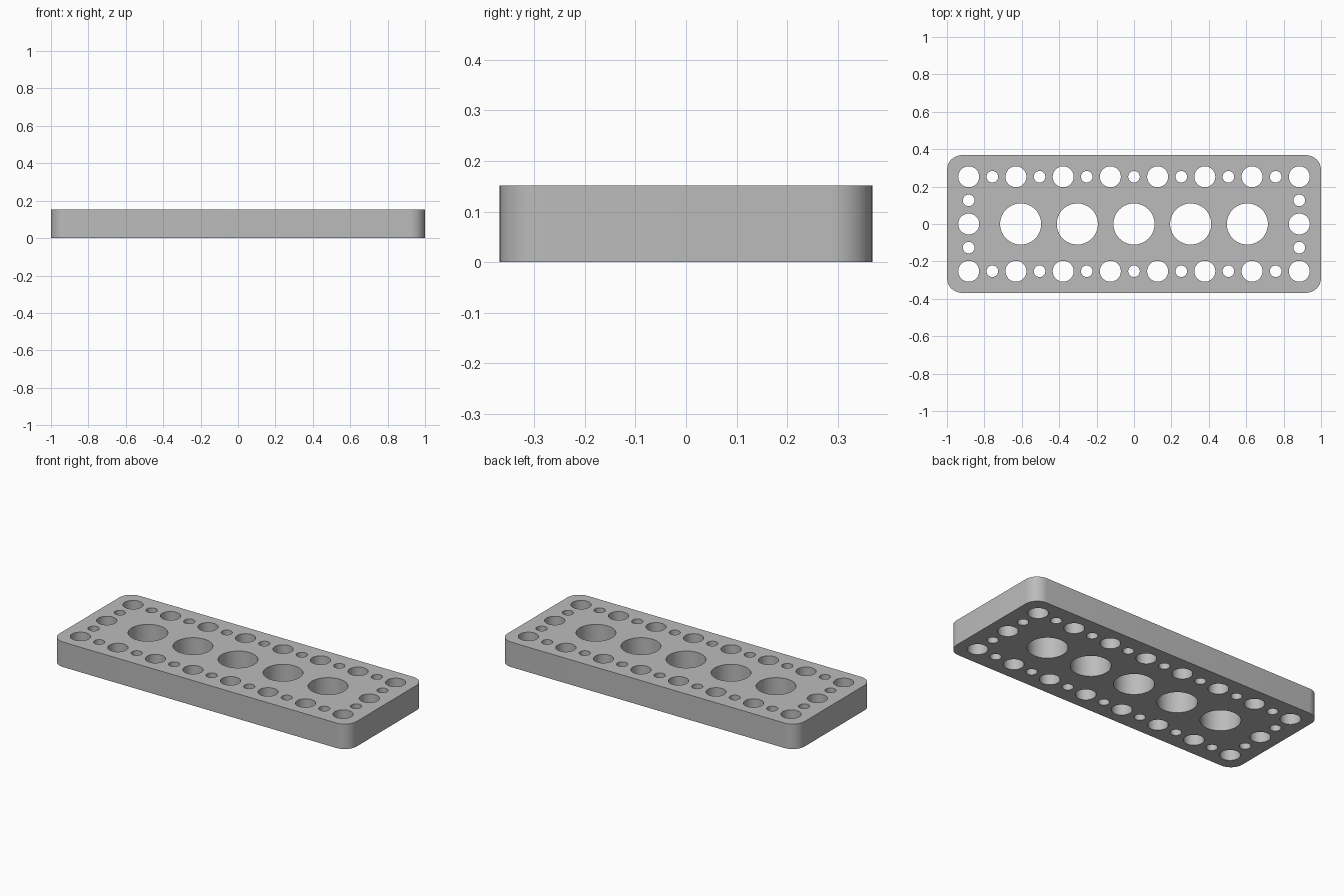
import bpy, bmesh
from math import sin, cos, pi

if "Cube" in bpy.data.objects:
    bpy.data.objects.remove(bpy.data.objects["Cube"])

PITCH = 0.2525                    # spacing of the medium holes
HALF_X, HALF_Y, HEIGHT, CORNER = 1.0, 0.368, 0.152, 0.08
SMALL, MEDIUM, LARGE = 0.031, 0.056, 0.11


def arc(cx, cy, radius, start, sweep, steps):
    return [(cx + radius * cos(start + sweep * i / steps),
             cy + radius * sin(start + sweep * i / steps)) for i in range(steps + 1)]


def add_loop(bm, points):
    verts = [bm.verts.new((x, y, 0)) for x, y in points]
    for a, b in zip(verts, verts[1:] + verts[:1]):
        bm.edges.new((a, b))


def add_hole(bm, x, y, radius):
    add_loop(bm, arc(x, y, radius, 0, 2 * pi, 48)[:-1])


bm = bmesh.new()

# Rounded rectangular outline
outline = []
for i, (sx, sy) in enumerate([(1, 1), (-1, 1), (-1, -1), (1, -1)]):
    outline += arc(sx * (HALF_X - CORNER), sy * (HALF_Y - CORNER), CORNER,
                   i * pi / 2, pi / 2, 12)
add_loop(bm, outline)

# Long rows: medium holes with small ones between them
for side in (-1, 1):
    for i in range(15):
        add_hole(bm, (i - 7) * PITCH / 2, side * PITCH, SMALL if i % 2 else MEDIUM)
    # End columns between the rows
    for j in (-1, 0, 1):
        add_hole(bm, side * 3.5 * PITCH, j * PITCH / 2, SMALL if j else MEDIUM)

# Large central holes
for i in range(-2, 3):
    add_hole(bm, i * 0.303, 0, LARGE)

# Fill between the loops and raise into a solid plate
bmesh.ops.triangle_fill(bm, use_beauty=True, edges=bm.edges[:], normal=(0, 0, 1))
raised = bmesh.ops.extrude_face_region(bm, geom=bm.faces[:], use_keep_orig=True)["geom"]
bmesh.ops.translate(bm, vec=(0, 0, HEIGHT),
                    verts=[g for g in raised if isinstance(g, bmesh.types.BMVert)])
bmesh.ops.recalc_face_normals(bm, faces=bm.faces[:])

mesh = bpy.data.meshes.new("perforated_plate")
bm.to_mesh(mesh)
bm.free()
plate = bpy.data.objects.new("perforated_plate", mesh)
bpy.context.collection.objects.link(plate)

# Plain grey finish
grey = bpy.data.materials.new("grey")
grey.use_nodes = True
colour = (0.5, 0.5, 0.5, 1)
grey.diffuse_color = colour
grey.node_tree.nodes["Principled BSDF"].inputs["Base Color"].default_value = colour
mesh.materials.append(grey)

# Smooth walls, sharp rims
bpy.context.view_layer.objects.active = plate
plate.select_set(True)
bpy.ops.object.shade_smooth_by_angle(angle=pi / 6)
